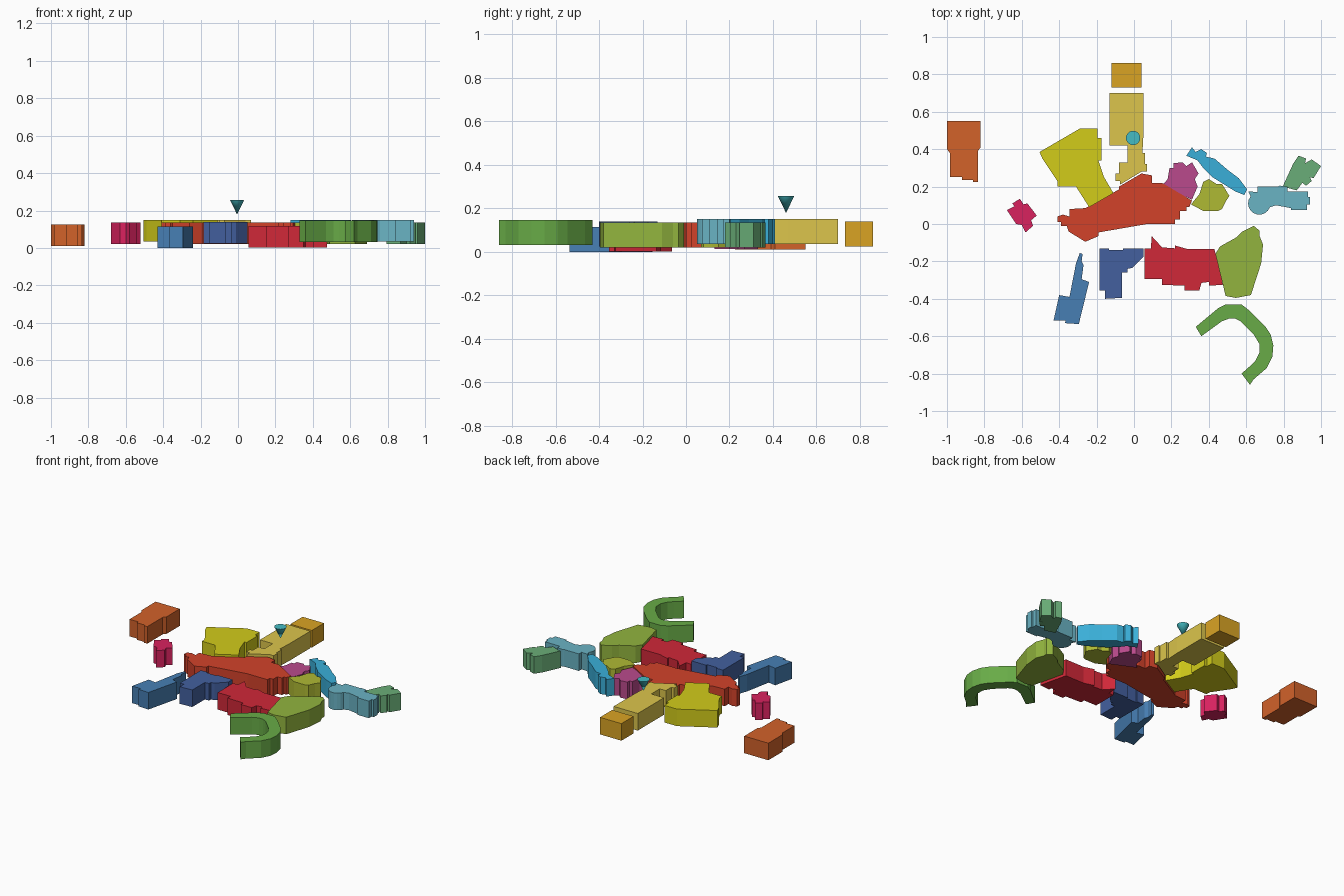
import bpy, bmesh
from math import cos, sin, radians

THICK = 0.115  # every block is a slab of the same height


def paint(obj, hex_colour):
    """Give the object a plain material from an sRGB hex colour."""
    rgb = [int(hex_colour[i:i + 2], 16) / 255 for i in (0, 2, 4)]
    mat = bpy.data.materials.new(obj.name + "_paint")
    mat.diffuse_color = [c / 12.92 if c < 0.04 else ((c + 0.055) / 1.055) ** 2.4 for c in rgb] + [1]
    obj.data.materials.append(mat)


def block(name, hex_colour, z, outline):
    """Extrude a floor plan (in hundredths of a unit) upward from z."""
    bm = bmesh.new()
    face = bm.faces.new([bm.verts.new((x / 100, y / 100, z)) for x, y in outline])
    up = bmesh.ops.extrude_face_region(bm, geom=[face], use_keep_orig=True)["geom"]
    bmesh.ops.translate(bm, vec=(0, 0, THICK), verts=[v for v in up if isinstance(v, bmesh.types.BMVert)])
    bmesh.ops.recalc_face_normals(bm, faces=bm.faces)
    mesh = bpy.data.meshes.new(name)
    bm.to_mesh(mesh)
    bm.free()
    obj = bpy.data.objects.new(name, mesh)
    bpy.context.collection.objects.link(obj)
    paint(obj, hex_colour)


# Detached blocks on the west side
block("west_block", "D2622A", 0.01, [
    (-100, 55), (-82, 55), (-82, 41), (-83.5, 39), (-83.5, 22.5), (-86, 22.5), (-86, 23.5),
    (-92, 23.5), (-92, 25), (-98.5, 25), (-98.5, 38), (-100, 40)])
block("small_west_block", "D8225F", 0.02, [
    (-65, 11), (-61, 13.5), (-59, 10.5), (-57, 11), (-52, 4.5), (-55, 2), (-54, -1), (-58, -4.5),
    (-60, -0.5), (-63, 0), (-65, 3), (-68, 7.5), (-64, 9.5)])

# North wing: hall, tower and end block
block("north_west_hall", "D2CC1A", 0.035, [
    (-50.5, 38.5), (-29, 51), (-19.5, 51), (-19.5, 46), (-17.5, 46), (-17.5, 34), (-19, 34),
    (-16, 25), (-11, 16.5), (-24, 9), (-31, 20), (-41, 20), (-41, 23), (-49, 35)])
block("north_wing", "DCC54C", 0.035, [
    (-13, 70), (5, 70), (5, 47), (4.5, 38), (6, 38), (6, 32), (7, 32), (7, 28), (4, 28),
    (-7.5, 21), (-7.5, 23), (-10, 23), (-10, 27), (-8, 27), (-8, 33), (-3.5, 33), (-3.5, 42), (-13, 42)])
block("north_end_block", "DAA424", 0.025, [(-12, 73), (4, 73), (4, 86), (-12, 86)])

# Central building
block("central_building", "D2422A", 0.02, [
    (-8, 20), (4, 27), (9.5, 26), (9.5, 22), (15, 22), (31, 12.5), (29.5, 9), (28, 9), (28, 7),
    (24.5, 7), (24.5, 2.5), (22, 2.5), (22, 0), (7, 0), (-19, -4.5), (-19, -6.5), (-26, -9.5),
    (-35, -4), (-36, -1), (-39, -1), (-39, 1), (-41, 1), (-41, 4), (-38, 5), (-34.5, 4),
    (-34.5, 8), (-26, 8.5), (-8, 18.5)])

# East side chain of blocks
block("inner_east_block", "BA4A8C", 0.012, [
    (19, 30), (21, 30), (21, 32.5), (26, 33), (28, 31), (31, 33), (34.5, 27), (32.5, 24),
    (34, 20), (31, 13), (15, 20.5), (18, 24)])
block("lower_east_block", "AFBA34", 0.02, [
    (30.5, 10.5), (35, 16), (37, 22.5), (40, 24), (44, 21.5), (47, 21.5), (51, 15), (49, 12),
    (47, 8), (45, 7), (37, 7)])
block("diagonal_gallery", "3AAFD8", 0.035, [
    (28, 36.5), (31, 41), (33, 38.5), (36, 40), (39, 38), (38.5, 36), (43, 35), (50, 29),
    (56, 24.5), (60.5, 18.5), (59, 15.5), (54, 17.5), (50, 20), (42, 25), (37, 30), (34, 34)])
arc = [(67 + 6 * cos(radians(a)), 11 + 6 * sin(radians(a))) for a in range(-20, -221, -20)]
block("round_ended_hall", "6AB3C4", 0.035, [
    (61, 17.5), (66, 17), (66, 20), (77, 20), (78, 20.5), (82, 20), (82, 17.5), (93, 17.5), (93, 14.5),
    (94, 14.5), (94, 10.5), (92.5, 10.5), (92.5, 7.5), (84, 7.5), (84, 8.5), (76, 10)] + arc)
block("far_east_block", "6AAE78", 0.02, [
    (85, 32), (88, 36.5), (92, 35), (91.5, 32.5), (95, 34.5), (100, 31), (96, 24.5), (94, 25),
    (95, 23), (92, 20.5), (90, 22), (87, 18), (79.5, 20)])

# South row
block("south_east_hall", "92B43E", 0.02, [
    (64, -1), (67, -3.5), (67, -6), (69, -11), (68, -21), (62.5, -38), (54.5, -39.5),
    (49, -38.5), (43.5, -16), (46, -12), (55, -7), (58, -4)])
block("south_hall", "D02838", 0.002, [
    (5.5, -13), (9, -13), (9.5, -6.5), (15, -12.5), (22, -13), (22, -11.5), (29, -13.5),
    (43, -13.5), (47.5, -32.5), (40, -33), (40, -31), (36, -31.5), (35, -35.5), (27, -35.5),
    (27, -33), (15, -32.5), (15, -29.5), (5.5, -29.5)])
block("south_west_wing", "43609F", 0.025, [
    (-18.5, -13), (-13.5, -13), (-13.5, -14), (-6, -14), (-6, -13), (5, -13), (5, -17.5),
    (-1, -23.5), (-3.5, -24), (-3.5, -26), (-6.5, -26), (-6.5, -39.5), (-15.5, -40),
    (-15.5, -35.5), (-18.5, -35.5)])
block("south_west_tail", "477FB4", 0, [
    (-29, -15.5), (-27.5, -16), (-28, -20), (-27, -22), (-28, -29.5), (-24, -31), (-29.5, -53.5),
    (-37, -53), (-36.5, -51.5), (-43, -51.5), (-40, -38), (-34.5, -39), (-31, -21)])
block("curved_arcade", "68AB47", 0.032, [
    (33, -55), (45, -45), (49, -43), (57.5, -43), (62, -46.5), (70, -54.5), (73, -59), (74.5, -65),
    (74, -71), (71, -77), (64, -83), (62, -86), (57.5, -80), (62, -76), (65, -73), (67, -69),
    (67, -64), (64, -59), (57, -52), (54, -50.5), (51, -50.5), (47, -52), (36, -60)])

# Location marker: a cone pointing down at the north wing
bpy.ops.mesh.primitive_cone_add(vertices=32, radius1=0, radius2=0.038, depth=0.078,
                                location=(-0.005, 0.46, 0.218))
pin = bpy.context.object
pin.name = "marker_cone"
paint(pin, "45BCC4")
bpy.ops.object.shade_smooth_by_angle()
